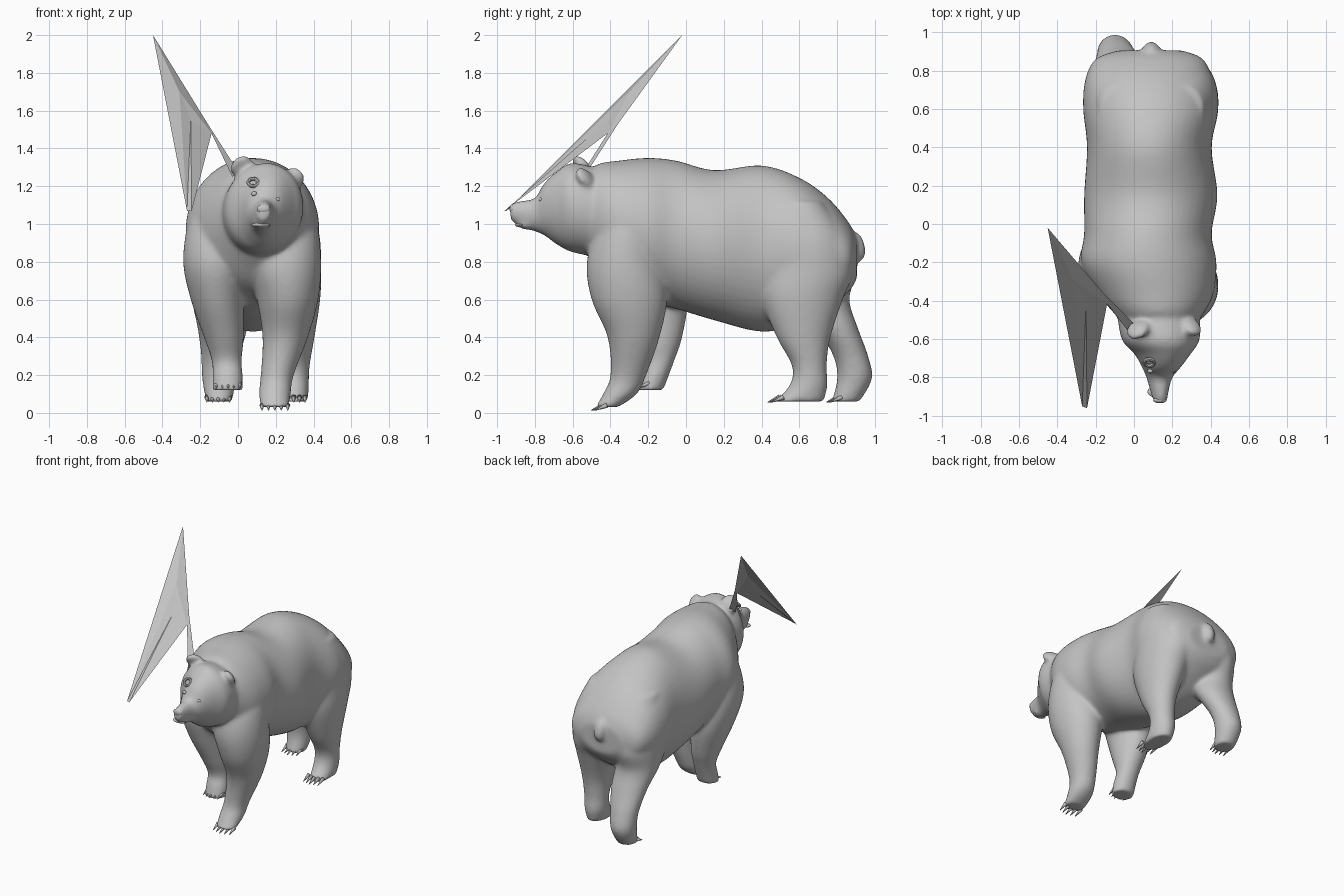
import bpy, bmesh, math
from mathutils import Vector, Matrix

cube = bpy.data.objects.get("Cube")
if cube:
    bpy.data.objects.remove(cube, do_unlink=True)

grey = bpy.data.materials.new("plain grey")
grey.use_nodes = True
colour = (.55, .55, .55, 1)
grey.diffuse_color = colour
grey.node_tree.nodes["Principled BSDF"].inputs["Base Color"].default_value = colour


def make_object(name, bm, smooth=True):
    """Turn a bmesh into a linked object with the shared material."""
    mesh = bpy.data.meshes.new(name)
    for face in bm.faces:
        face.smooth = smooth
    bm.to_mesh(mesh)
    bm.free()
    mesh.materials.append(grey)
    obj = bpy.data.objects.new(name, mesh)
    bpy.context.collection.objects.link(obj)
    return obj


def spline(a, b, c, d, t):
    """Catmull-Rom interpolation between b and c."""
    return [q + .5 * t * (r - p + t * (2*p - 5*q + 4*r - s + t * (3*(q - r) + s - p)))
            for p, q, r, s in zip(a, b, c, d)]


def loft(name, stations, along, sides=48, steps=6):
    """Skin ellipses; a station is (position, low u, high u, low v, high v)."""
    padded = [stations[0]] + stations + [stations[-1]]
    rows = [spline(*padded[i:i + 4], k / steps)
            for i in range(len(stations) - 1) for k in range(steps)]
    rows.append(stations[-1])
    bm = bmesh.new()
    rings = []
    for w, u0, u1, v0, v1 in rows:
        ring = []
        for i in range(sides):
            angle = math.tau * i / sides
            u = (u0 + u1) / 2 + (u1 - u0) / 2 * math.cos(angle)
            v = (v0 + v1) / 2 + (v1 - v0) / 2 * math.sin(angle)
            ring.append(bm.verts.new((u, w, v) if along == "y" else (u, v, w)))
        rings.append(ring)
    for low, high in zip(rings, rings[1:]):
        for i in range(sides):
            j = (i + 1) % sides
            bm.faces.new((low[i], low[j], high[j], high[i]))
    bm.faces.new(rings[0])
    bm.faces.new(rings[-1])
    bmesh.ops.recalc_face_normals(bm, faces=bm.faces[:])
    return make_object(name, bm)


def blob(name, centre, size, turn=(0, 0, 0)):
    """Ellipsoid with the given radii."""
    bm = bmesh.new()
    bmesh.ops.create_uvsphere(bm, u_segments=20, v_segments=12, radius=1)
    rotation = Matrix.LocRotScale(None, None, Vector(size))
    for axis, degrees in zip("XYZ", turn):
        rotation = Matrix.Rotation(math.radians(degrees), 4, axis) @ rotation
    bm.transform(Matrix.Translation(centre) @ rotation)
    return make_object(name, bm)


# Torso from neck to rump
torso = loft("body", [
    (-.54, -.03, .3, .86, 1.24),
    (-.47, -.1, .36, .78, 1.315),
    (-.36, -.19, .415, .67, 1.335),
    (-.2, -.275, .43, .59, 1.35),
    (-.05, -.26, .405, .55, 1.335),
    (.15, -.26, .435, .49, 1.285),
    (.4, -.245, .405, .43, 1.31),
    (.6, -.265, .44, .47, 1.245),
    (.75, -.255, .41, .55, 1.14),
    (.86, -.2, .36, .64, 1.01),
    (.905, -.08, .25, .71, .92)], "y")

# Legs, each listed from the top down
front_left = loft("front_left_leg", [
    (1.2, .15, .33, -.36, -.2),
    (1.02, .09, .415, -.46, -.15),
    (.8, .055, .44, -.525, -.12),
    (.6, .1, .425, -.5, -.1),
    (.4, .13, .37, -.415, -.14),
    (.2, .12, .295, -.4, -.21),
    (.1, .11, .28, -.44, -.26),
    (.03, .12, .27, -.48, -.36)], "z")
front_right = loft("front_right_leg", [
    (1.2, -.17, .02, -.29, -.12),
    (1.02, -.26, .03, -.36, -.06),
    (.8, -.29, .045, -.41, -.02),
    (.6, -.25, .03, -.36, .01),
    (.4, -.18, .03, -.27, -.02),
    (.28, -.14, .02, -.22, -.06),
    (.2, -.135, .025, -.24, -.09),
    (.12, -.135, .025, -.26, -.12)], "z")
hind_left = loft("hind_left_leg", [
    (1.12, .14, .36, .48, .72),
    (.93, .1, .43, .42, .85),
    (.75, .09, .44, .39, .885),
    (.6, .13, .435, .4, .83),
    (.4, .19, .405, .48, .765),
    (.25, .21, .38, .56, .745),
    (.15, .21, .375, .55, .75),
    (.06, .22, .37, .47, .73)], "z")
hind_right = loft("hind_right_leg", [
    (1.12, -.18, .04, .48, .73),
    (.93, -.25, .07, .44, .86),
    (.75, -.255, .08, .44, .9),
    (.6, -.245, .06, .55, .865),
    (.45, -.215, .05, .69, .91),
    (.3, -.195, .01, .78, .965),
    (.18, -.19, -.01, .8, .985),
    (.06, -.17, -.03, .77, .92)], "z")

# Head, rolled slightly towards its left
head = loft("head", [
    (-.45, -.09, .34, .82, 1.29),
    (-.6, -.07, .335, .85, 1.325),
    (-.68, 0, .285, .89, 1.285),
    (-.75, .04, .235, .94, 1.22),
    (-.8, .065, .2, .96, 1.14),
    (-.87, .085, .18, .98, 1.125),
    (-.93, .1, .17, 1.02, 1.11)], "y")
pivot = Vector((.13, 0, 1.05))
head.data.transform(Matrix.Translation(pivot) @ Matrix.Rotation(math.radians(10), 4, "Y")
                    @ Matrix.Translation(-pivot))

# Ears, tail and chin
extras = [
    blob("right_ear", (.02, -.55, 1.305), (.066, .03, .07), (40, -20, 10)),
    blob("left_ear", (.3, -.535, 1.245), (.058, .03, .066), (40, 30, -10)),
    blob("tail", (.09, .91, .88), (.045, .038, .08), (12, 0, 0)),
    blob("chin", (.13, -.84, 1), (.05, .06, .03)),
]

# Fuse the flesh into one soft skin
bpy.ops.object.select_all(action="DESELECT")
for obj in [torso, front_left, front_right, hind_left, hind_right, head] + extras:
    obj.select_set(True)
bpy.context.view_layer.objects.active = torso
bpy.ops.object.join()
torso.name = "bear_body"
fuse = torso.modifiers.new("fuse", "REMESH")
fuse.mode = "VOXEL"
fuse.voxel_size = .012
fuse.use_smooth_shade = True
soften = torso.modifiers.new("soften", "SMOOTH")
soften.factor = .5
soften.iterations = 14

# Nose, eyes, lip and brow mark
blob("nose", (.135, -.918, 1.08), (.035, .016, .025))
blob("lower_lip", (.12, -.875, .995), (.05, .03, .012))
for side, x, z in (("right", .085, 1.16), ("left", .205, 1.13)):
    blob(side + "_eye", (x, -.766, z), (.016, .012, .012))
bpy.ops.mesh.primitive_torus_add(location=(.08, -.722, 1.22), rotation=(.85, 0, 0),
                                 major_radius=.026, minor_radius=.01,
                                 major_segments=16, minor_segments=8)
brow = bpy.context.object
brow.name = "brow_mark"
brow.data.materials.append(grey)
bpy.ops.object.shade_smooth_by_angle()


def claws(name, x_low, x_high, y, z):
    """Row of five curved-down claws along the front of a paw."""
    bm = bmesh.new()
    for i in range(5):
        x = x_low + (x_high - x_low) * (i + .5) / 5
        arc = .02 * abs(i - 2) / 2
        place = Matrix.Translation((x, y + arc, z)) @ Matrix.Rotation(math.radians(113), 4, "X")
        bmesh.ops.create_cone(bm, cap_ends=True, segments=8, radius1=.014, radius2=.002,
                              depth=.07, matrix=place)
    make_object(name, bm)


claws("front_left_claws", .11, .28, -.47, .027)
claws("front_right_claws", -.13, .025, -.245, .145)
claws("hind_left_claws", .22, .37, .465, .07)
claws("hind_right_claws", -.18, -.03, .775, .07)

# Thin folded sail rising from beside the head, facing back and down
points = {
    "peak": (-.45, -.02, 2), "tip": (-.27, -.95, 1.07), "inner_tip": (-.245, -.96, 1.07),
    "crease": (-.31, -.3, 1.7), "fold": (-.25, -.415, 1.55), "corner": (-.14, -.415, 1.48),
    "rim": (-.16, -.36, 1.53), "root": (-.03, -.56, 1.25), "root_back": (0, -.52, 1.28),
}
bm = bmesh.new()
verts = {key: bm.verts.new(place) for key, place in points.items()}
for face in ("crease tip peak", "fold tip crease", "inner_tip tip fold",
             "corner inner_tip fold", "corner fold crease", "rim corner crease",
             "rim crease peak", "rim root_back root corner"):
    bm.faces.new([verts[key] for key in face.split()])
make_object("sail", bm, smooth=False)
